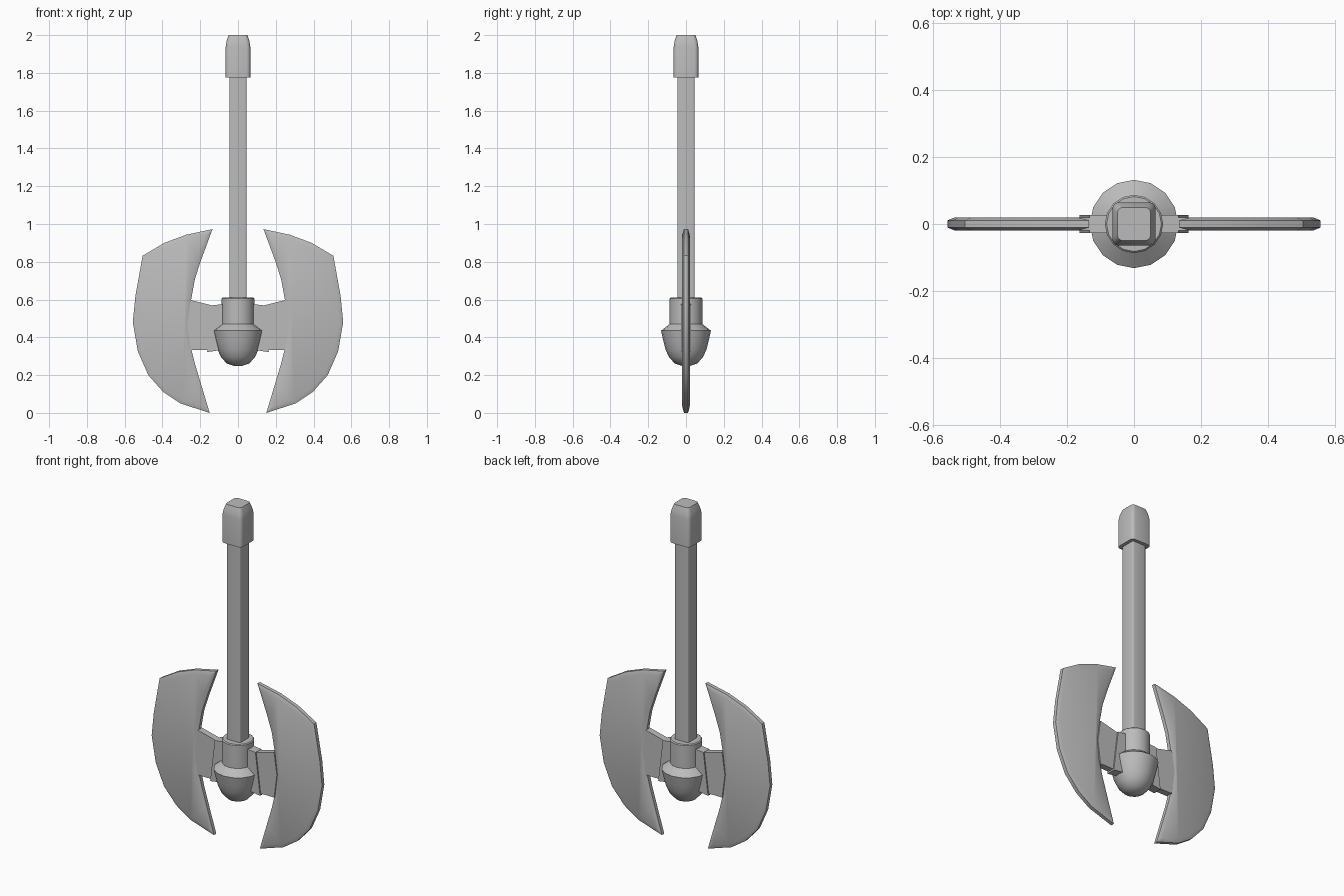
import bpy, bmesh, math

if "Cube" in bpy.data.objects:
    bpy.data.objects.remove(bpy.data.objects["Cube"], do_unlink=True)

metal = bpy.data.materials.new("grey metal")
metal.use_nodes = True
GREY = (0.5, 0.5, 0.5, 1)
metal.diffuse_color = GREY
metal.node_tree.nodes["Principled BSDF"].inputs["Base Color"].default_value = GREY


def finish(name, bm, angle, mirror=False):
    """Turn a bmesh into a shaded object, optionally mirrored across x."""
    bmesh.ops.recalc_face_normals(bm, faces=bm.faces)
    mesh = bpy.data.meshes.new(name)
    bm.to_mesh(mesh)
    bm.free()
    mesh.materials.append(metal)
    ob = bpy.data.objects.new(name, mesh)
    bpy.context.collection.objects.link(ob)
    bpy.ops.object.select_all(action='DESELECT')
    ob.select_set(True)
    bpy.context.view_layer.objects.active = ob
    bpy.ops.object.shade_smooth_by_angle(angle=math.radians(angle))
    if mirror:
        ob.modifiers.new("Mirror", 'MIRROR').use_mirror_merge = False
    return ob


def loft(name, rings, angle):
    """Skin a stack of equal-length rings and cap both ends."""
    bm = bmesh.new()
    loops = [[bm.verts.new(p) for p in ring] for ring in rings]
    n = len(loops[0])
    for a, b in zip(loops, loops[1:]):
        for i in range(n):
            j = (i + 1) % n
            bm.faces.new((a[i], a[j], b[j], b[i]))
    bm.faces.new(loops[0])
    bm.faces.new(loops[-1])
    return finish(name, bm, angle)


def circle(r, z, n=16):
    return [(r * math.cos(math.tau * i / n), r * math.sin(math.tau * i / n), z)
            for i in range(n)]


def rounded_square(half, corner, z):
    pts = []
    for q in range(4):
        cx = (half - corner) * (1 if q in (0, 3) else -1)
        cy = (half - corner) * (1 if q < 2 else -1)
        for k in range(4):
            a = math.radians(90 * q + 30 * k)
            pts.append((cx + corner * math.cos(a), cy + corner * math.sin(a), z))
    return pts


def plate(name, outline, half, rim=None, bevel=0.0):
    """Slab from an x-z outline; rim is the half thickness at a bevelled edge."""
    bm = bmesh.new()
    edge = rim or half
    front = [bm.verts.new((x, -edge, z)) for x, z in outline]
    back = [bm.verts.new((x, edge, z)) for x, z in outline]
    sides = [bm.faces.new(front), bm.faces.new(back)]
    for i in range(len(outline)):
        j = (i + 1) % len(outline)
        bm.faces.new((front[i], front[j], back[j], back[i]))
    bmesh.ops.recalc_face_normals(bm, faces=bm.faces)
    if rim:
        bmesh.ops.inset_individual(bm, faces=sides, thickness=bevel,
                                   depth=half - rim, use_even_offset=True)
    return finish(name, bm, 35, mirror=True)


# Handle and end cap
loft("handle", [rounded_square(0.045, 0.007, z) for z in (0.55, 1.8)], 50)
loft("handle_cap", [rounded_square(h, c, z) for h, c, z in (
    (0.065, 0.02, 1.775), (0.065, 0.02, 1.94),
    (0.06, 0.02, 1.97), (0.05, 0.018, 2.0))], 35)

# Round collar above the domed pommel
loft("collar", [circle(r, z) for r, z in (
    (0.087, 0.45), (0.087, 0.605), (0.082, 0.61))], 35)
loft("pommel", [circle(r, z) for r, z in (
    (0.02, 0.248), (0.06, 0.262), (0.09, 0.295), (0.108, 0.335),
    (0.12, 0.38), (0.132, 0.435), (0.087, 0.47))], 32)

# Brackets carrying the blades
plate("bracket_blocks", [(0.04, 0.58), (0.133, 0.57), (0.163, 0.322), (0.04, 0.34)], 0.027)
plate("blade_arms", [(0.1, 0.56), (0.25, 0.597), (0.268, 0.47), (0.25, 0.332), (0.1, 0.332)], 0.0195)

# Crescent blades
blade = [(0.135, 0.973), (0.275, 0.943), (0.39, 0.9), (0.505, 0.832),
         (0.543, 0.62), (0.557, 0.48), (0.53, 0.325), (0.475, 0.2),
         (0.395, 0.11), (0.305, 0.05), (0.15, 0.0),
         (0.195, 0.15), (0.228, 0.26), (0.25, 0.35), (0.259, 0.47),
         (0.248, 0.6), (0.228, 0.71), (0.195, 0.81)]
plate("blades", blade, 0.02, rim=0.011, bevel=0.022)
